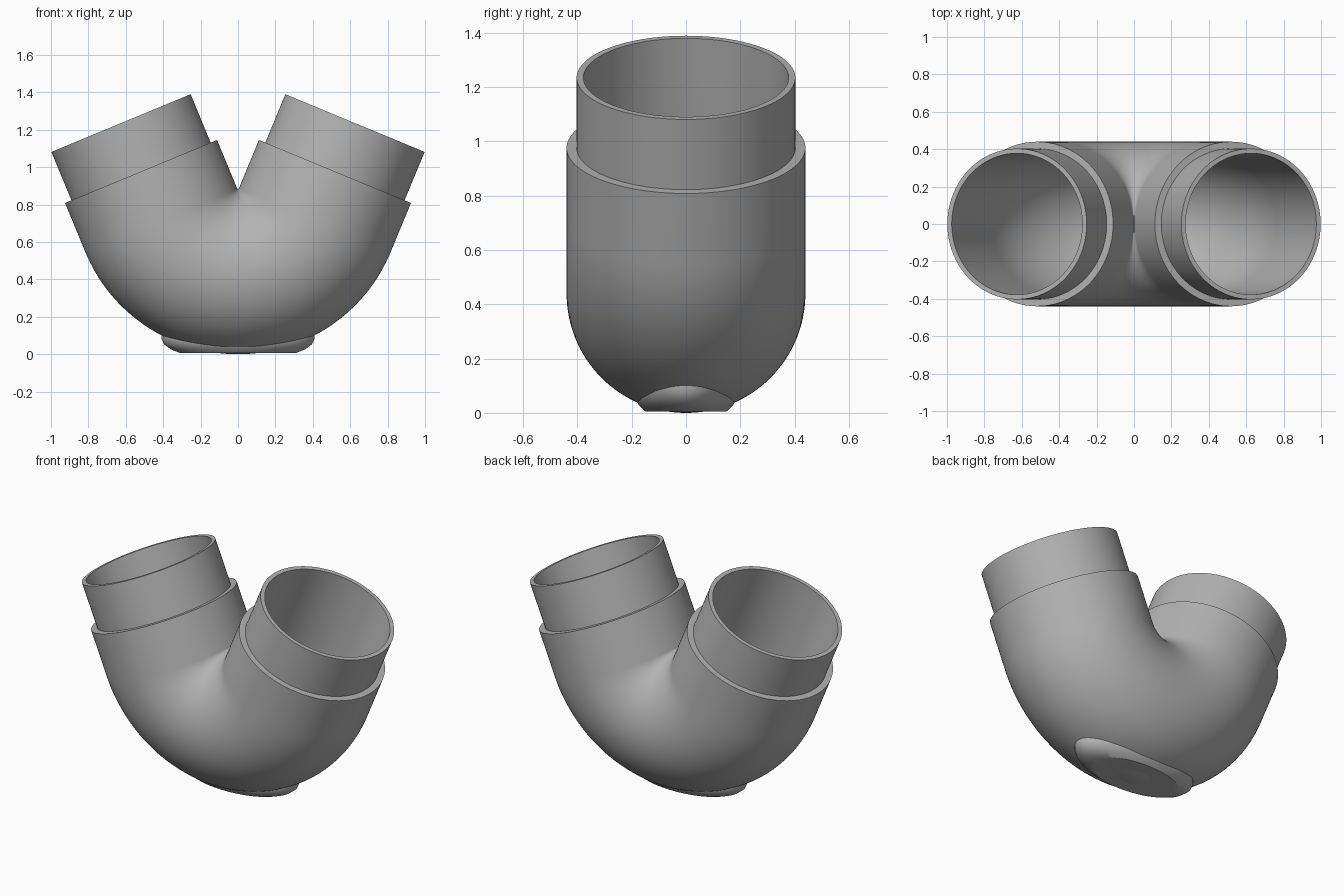
import bpy, bmesh, math
from mathutils import Vector

if "Cube" in bpy.data.objects:
    bpy.data.objects.remove(bpy.data.objects["Cube"], do_unlink=True)

SEG = 128                     # sides around the pipe
BEND_R, BEND_Z = 0.443, 0.883   # bend radius and height of its centre
HALF = math.radians(67.5)     # half of the bend angle
BODY, SPIGOT, BORE = 0.44, 0.403, 0.378
STEP, END = 0.285, 0.565      # distances along each straight arm

grey = bpy.data.materials.new("pipe grey")
grey.use_nodes = True
colour = (0.45, 0.45, 0.45, 1)
grey.diffuse_color = colour
grey.node_tree.nodes["Principled BSDF"].inputs["Base Color"].default_value = colour


def finish(name, bm):
    bmesh.ops.recalc_face_normals(bm, faces=bm.faces)
    mesh = bpy.data.meshes.new(name)
    bm.to_mesh(mesh)
    bm.free()
    mesh.materials.append(grey)
    obj = bpy.data.objects.new(name, mesh)
    bpy.context.collection.objects.link(obj)
    bpy.ops.object.select_all(action='DESELECT')
    obj.select_set(True)
    bpy.context.view_layer.objects.active = obj
    bpy.ops.object.shade_smooth_by_angle(angle=math.radians(30))
    return obj


def bridge(bm, a, b):
    for i in range(len(a)):
        j = (i + 1) % len(a)
        bm.faces.new((a[i], a[j], b[j], b[i]))


def pipe_ring(bm, angle, along, radius):
    """Circle across the pipe at a bend angle, pushed along the straight arm."""
    out = Vector((math.sin(angle), 0, -math.cos(angle)))
    tangent = Vector((math.cos(angle), 0, math.sin(angle)))
    centre = Vector((0, 0, BEND_Z)) + out * BEND_R + tangent * along
    turns = [2 * math.pi * i / SEG for i in range(SEG)]
    return [bm.verts.new(centre + out * radius * math.cos(t)
                         + Vector((0, radius * math.sin(t), 0))) for t in turns]


# Hollow elbow: outside from one mouth to the other, then back through the bore
bend = [HALF * (i / 32 - 1) for i in range(65)]
stations = [(-HALF, -END, SPIGOT), (-HALF, -STEP, SPIGOT), (-HALF, -STEP, BODY)]
stations += [(a, 0, BODY) for a in bend]
stations += [(HALF, STEP, BODY), (HALF, STEP, SPIGOT), (HALF, END, SPIGOT)]
stations += [(HALF, END, BORE)]
stations += [(a, 0, BORE) for a in reversed(bend)]
stations += [(-HALF, -END, BORE)]
bm = bmesh.new()
rings = [pipe_ring(bm, *s) for s in stations]
for k in range(len(rings)):
    bridge(bm, rings[k - 1], rings[k])
finish("pipe_elbow", bm)

# Oval foot under the bend: half length, half width, height of each ring
foot_profile = [(0.31, 0.15, 0.006), (0.36, 0.172, 0.026), (0.395, 0.188, 0.053),
                (0.408, 0.192, 0.08), (0.41, 0.19, 0.1), (0.2, 0.1, 0.04)]
bm = bmesh.new()
rings = []
for length, width, z in foot_profile:
    turns = [2 * math.pi * i / 96 for i in range(96)]
    rings.append([bm.verts.new((length * math.cos(t), width * math.sin(t), z))
                  for t in turns])
for a, b in zip(rings, rings[1:]):
    bridge(bm, a, b)
bm.faces.new(rings[0])
bm.faces.new(rings[-1])
finish("foot", bm)
